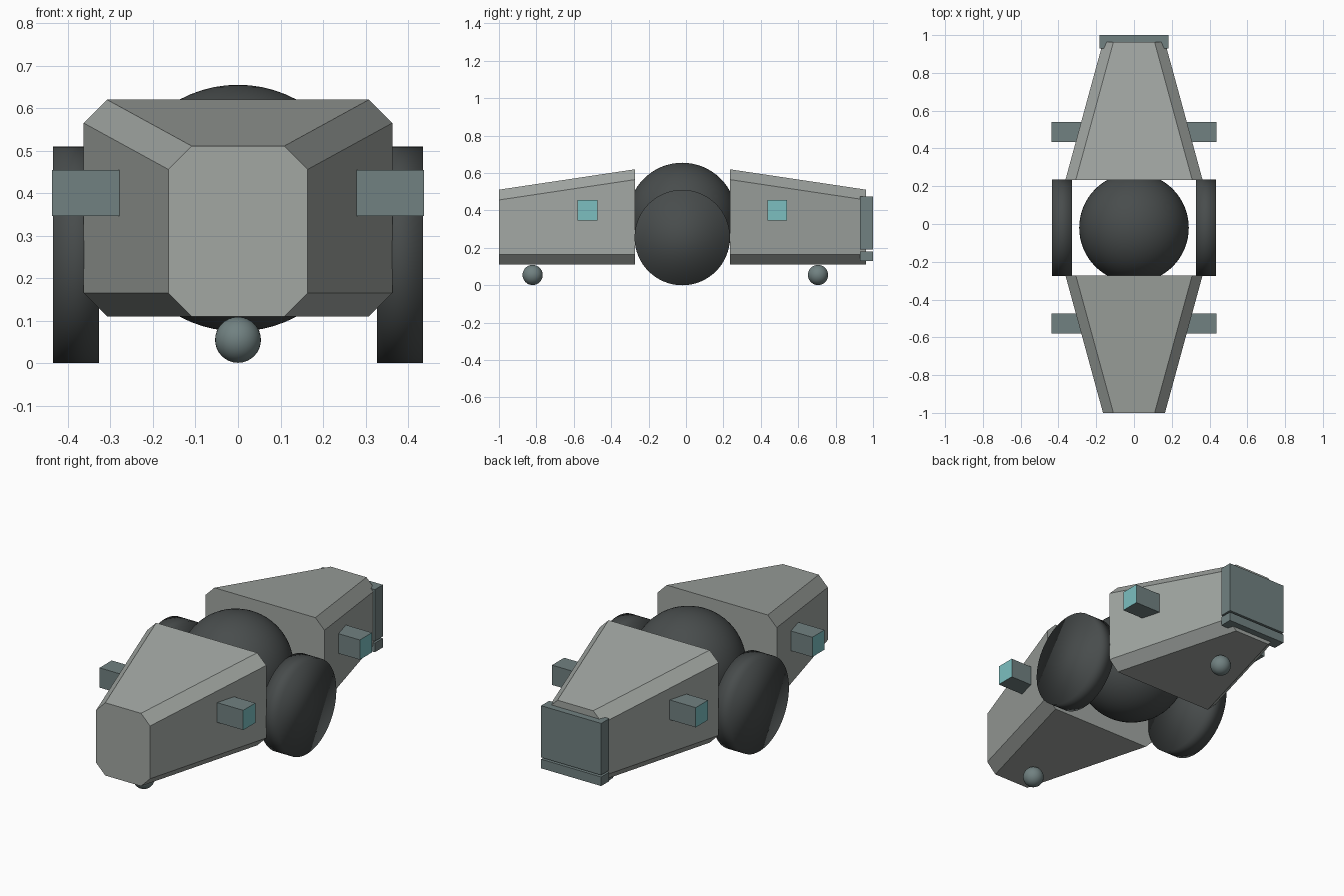
import bpy, bmesh, math
from mathutils import Matrix, Vector

if "Cube" in bpy.data.objects:
    bpy.data.objects.remove(bpy.data.objects["Cube"])


def material(name, rgb):
    m = bpy.data.materials.new(name)
    m.diffuse_color = (*rgb, 1)
    m.use_nodes = True
    m.node_tree.nodes["Principled BSDF"].inputs["Base Color"].default_value = m.diffuse_color
    return m


GREY = material("hull grey", (0.36, 0.385, 0.365))
DARK = material("charcoal", (0.065, 0.073, 0.073))
STEEL = material("blue grey steel", (0.165, 0.22, 0.22))
CYAN = material("pale cyan", (0.20, 0.52, 0.53))
MID_Y = -0.02  # centre of the ball and the wheels


def finish(name, bm, *mats, smooth=False):
    bmesh.ops.recalc_face_normals(bm, faces=bm.faces)
    me = bpy.data.meshes.new(name)
    bm.to_mesh(me)
    bm.free()
    for m in mats:
        me.materials.append(m)
    for p in me.polygons:
        p.use_smooth = smooth
    ob = bpy.data.objects.new(name, me)
    bpy.context.collection.objects.link(ob)
    return ob


def box(name, x, y, z, *mats):
    bm = bmesh.new()
    size = Vector((x[1] - x[0], y[1] - y[0], z[1] - z[0]))
    mid = Vector((sum(x), sum(y), sum(z))) / 2
    bmesh.ops.create_cube(bm, size=1, matrix=Matrix.Translation(mid) @ Matrix.Diagonal((*size, 1)))
    if len(mats) > 1:  # second colour on the outward end
        side = 1 if mid.x > 0 else -1
        bmesh.ops.recalc_face_normals(bm, faces=bm.faces)
        for f in bm.faces:
            f.material_index = int(f.normal.x * side > 0.9)
    return finish(name, bm, *mats)


def ball(name, centre, radius, mat, segs):
    bm = bmesh.new()
    bmesh.ops.create_uvsphere(bm, u_segments=segs, v_segments=segs // 2, radius=radius,
                              matrix=Matrix.Translation(centre))
    return finish(name, bm, mat, smooth=True)


def hull(name, y_wide, y_narrow):
    # chamfered octagon section tapering from the wide end to the narrow end
    def ring(bm, y, w, top, bottom=0.11, c=0.055):
        right = [(w - c, bottom), (w, bottom + c), (w, top - c), (w - c, top)]
        pts = right + [(-x, z) for x, z in reversed(right)]
        return [bm.verts.new((x, y, z)) for x, z in pts]
    bm = bmesh.new()
    a = ring(bm, y_wide, 0.363, 0.62)
    b = ring(bm, y_narrow, 0.164, 0.511)
    bm.faces.new(a)
    bm.faces.new(b)
    for i in range(8):
        j = (i + 1) % 8
        bm.faces.new((a[i], a[j], b[j], b[i]))
    return finish(name, bm, GREY)


# Hull halves
hull("front_hull", -0.272, -1.0)
hull("rear_hull", 0.234, 0.963)

# Central ball joint
ball("centre_ball", (0, MID_Y, 0.365), 0.29, DARK, 64)

# Small casters under the hull ends
ball("front_caster", (0, -0.82, 0.055), 0.054, STEEL, 32)
ball("rear_caster", (0, 0.706, 0.055), 0.054, STEEL, 32)

# Wheels and side lamps, mirrored left and right
for side, label in ((1, "right"), (-1, "left")):
    bm = bmesh.new()
    bmesh.ops.create_cone(bm, cap_ends=True, segments=64, radius1=0.255, radius2=0.255, depth=0.108,
                          matrix=Matrix.Translation((side * 0.381, MID_Y, 0.255))
                          @ Matrix.Rotation(math.pi / 2, 4, 'Y'))
    finish(label + "_wheel", bm, DARK, smooth=True)
    for y, end in ((-0.527, "front"), (0.488, "rear")):
        xs = sorted((side * 0.22, side * 0.438))
        box(f"{end}_{label}_lamp", xs, (y - 0.053, y + 0.053), (0.346, 0.455), STEEL, CYAN)

# Rear bumper plates
box("rear_plate", (-0.183, 0.183), (0.93, 1.0), (0.19, 0.475), STEEL)
box("rear_lower_plate", (-0.183, 0.183), (0.93, 1.0), (0.13, 0.18), STEEL)
